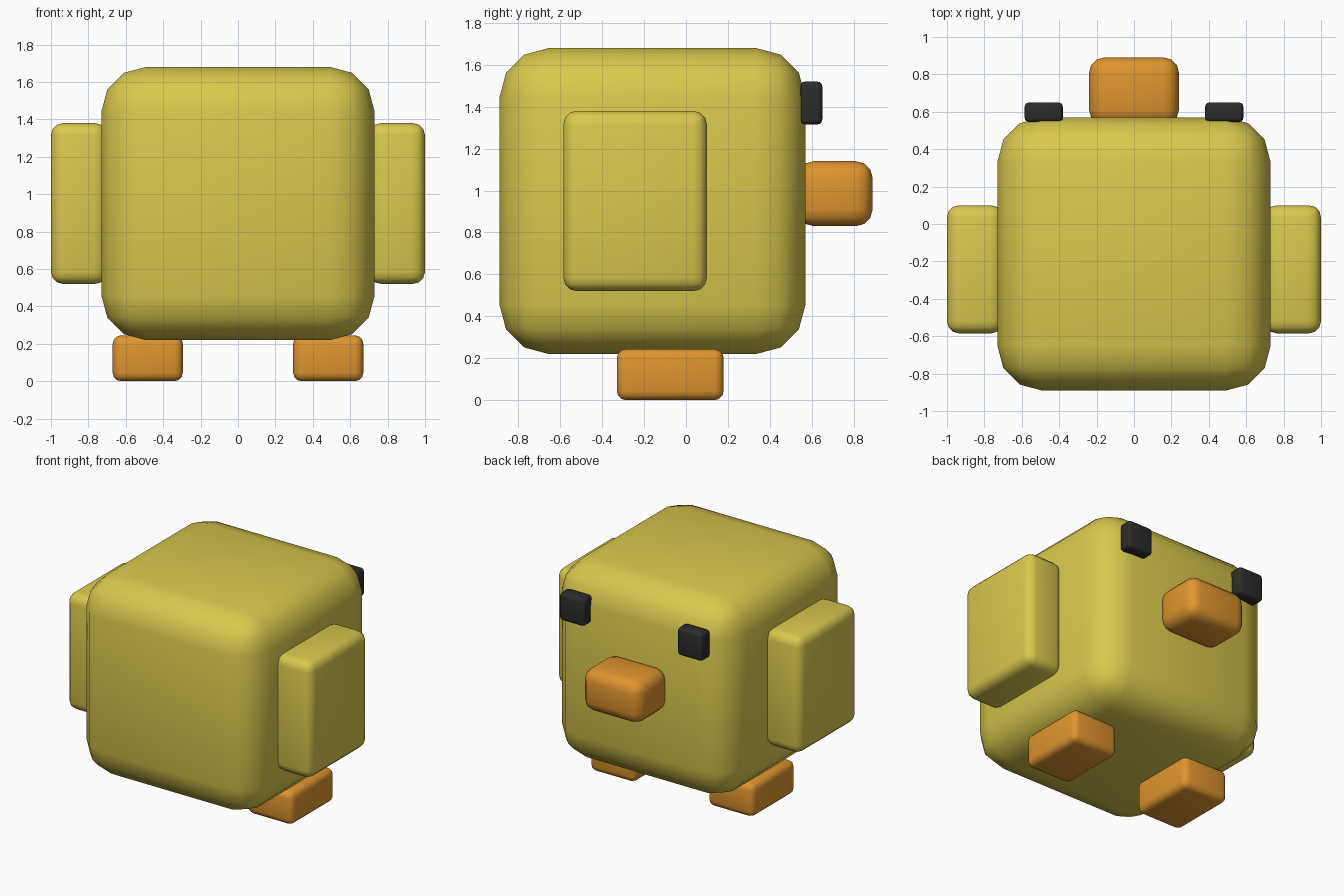
import bpy
from mathutils import Vector

default = bpy.data.objects.get("Cube")
if default:
    bpy.data.objects.remove(default, do_unlink=True)


def make_material(name, color):
    mat = bpy.data.materials.new(name)
    mat.use_nodes = True
    mat.diffuse_color = (*color, 1)
    mat.node_tree.nodes["Principled BSDF"].inputs["Base Color"].default_value = (*color, 1)
    return mat


yellow = make_material("yellow", (0.70, 0.58, 0.075))
orange = make_material("orange", (0.74, 0.30, 0.028))
black = make_material("black", (0.025, 0.025, 0.026))


def rounded_box(name, low, high, radius, mat):
    """Box between two corners with rounded, smooth-shaded edges."""
    low, high = Vector(low), Vector(high)
    bpy.ops.mesh.primitive_cube_add(size=1, location=(low + high) / 2)
    obj = bpy.context.object
    obj.name = name
    obj.scale = high - low
    bpy.ops.object.transform_apply(location=False, rotation=False, scale=True)
    bevel = obj.modifiers.new("rounding", 'BEVEL')
    bevel.width = radius
    bevel.segments = 3
    bevel.limit_method = 'NONE'
    bpy.ops.object.shade_smooth()
    obj.data.materials.append(mat)
    return obj


def mirrored_pair(name, low, high, radius, mat):
    """The same box on the left (+x) and the right (-x)."""
    rounded_box("left_" + name, low, high, radius, mat)
    rounded_box("right_" + name, (-high[0], *low[1:]), (-low[0], *high[1:]), radius, mat)


# Body and beak
rounded_box("body", (-0.73, -0.89, 0.22), (0.73, 0.57, 1.68), 0.237, yellow)
rounded_box("beak", (-0.24, 0.53, 0.83), (0.24, 0.89, 1.14), 0.08, orange)

# Wings, feet and eyes
mirrored_pair("wing", (0.70, -0.585, 0.52), (1.0, 0.10, 1.38), 0.065, yellow)
mirrored_pair("foot", (0.295, -0.33, 0.0), (0.67, 0.18, 0.245), 0.045, orange)
mirrored_pair("eye", (0.38, 0.545, 1.315), (0.585, 0.65, 1.52), 0.024, black)
